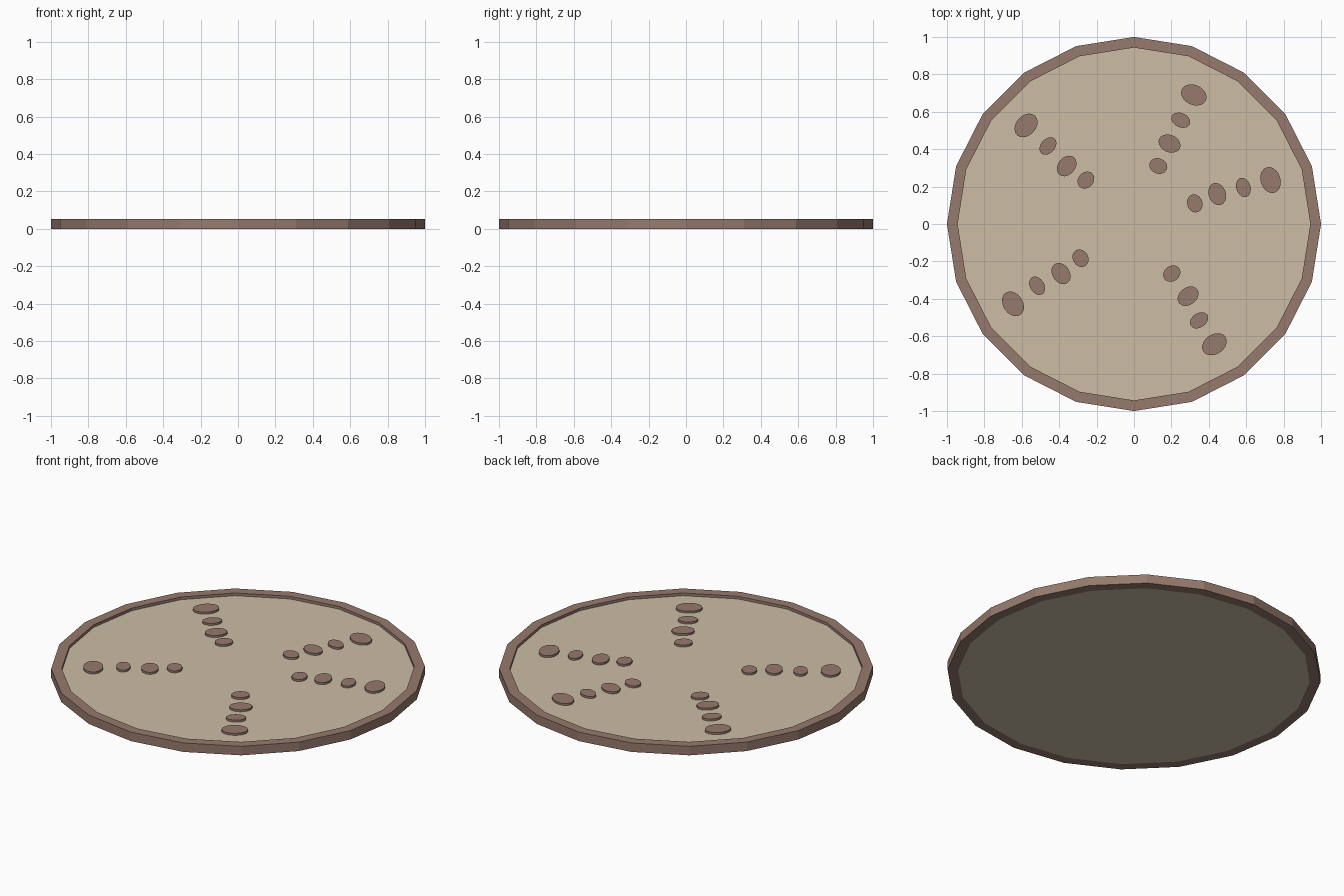
import bpy, bmesh, math

if "Cube" in bpy.data.objects:
    bpy.data.objects.remove(bpy.data.objects["Cube"])

SIDES = 20


def material(name, srgb):
    m = bpy.data.materials.new(name)
    lin = [((c / 255 + 0.055) / 1.055) ** 2.4 for c in srgb]
    m.diffuse_color = (*lin, 1)
    m.use_nodes = True
    m.node_tree.nodes["Principled BSDF"].inputs["Base Color"].default_value = m.diffuse_color
    return m


def add_object(name, bm, mat):
    bmesh.ops.recalc_face_normals(bm, faces=bm.faces)
    me = bpy.data.meshes.new(name)
    bm.to_mesh(me)
    bm.free()
    me.materials.append(mat)
    ob = bpy.data.objects.new(name, me)
    bpy.context.collection.objects.link(ob)
    return ob


def prism(name, mat, z0, z1, rx, ry, sides, loc=(0, 0), rot=0.0):
    # closed elliptical prism, turned by rot about z
    bm = bmesh.new()
    pts = []
    for i in range(sides):
        a = 2 * math.pi * i / sides
        x, y = rx * math.cos(a), ry * math.sin(a)
        pts.append((loc[0] + x * math.cos(rot) - y * math.sin(rot),
                    loc[1] + x * math.sin(rot) + y * math.cos(rot)))
    low = [bm.verts.new((x, y, z0)) for x, y in pts]
    top = [bm.verts.new((x, y, z1)) for x, y in pts]
    bm.faces.new(low)
    bm.faces.new(top)
    for i in range(sides):
        j = (i + 1) % sides
        bm.faces.new((low[i], low[j], top[j], top[i]))
    return add_object(name, bm, mat)


brown = material("warm brown", (150, 122, 109))
tan = material("pale tan", (204, 190, 166))

# Rim: rectangular section swept round 20 sides
section = [(1.0, 0.0), (1.0, 0.053), (0.943, 0.053), (0.943, 0.0)]
bm = bmesh.new()
rings = []
for i in range(SIDES):
    a = 2 * math.pi * i / SIDES
    rings.append([bm.verts.new((r * math.cos(a), r * math.sin(a), z)) for r, z in section])
for i in range(SIDES):
    p, q = rings[i], rings[(i + 1) % SIDES]
    for k in range(4):
        n = (k + 1) % 4
        bm.faces.new((p[k], q[k], q[n], p[n]))
add_object("rim", bm, brown)

# Plate inside the rim, its top sunk a little
prism("plate", tan, 0.0, 0.037, 0.943, 0.943, SIDES)

# Five arms of four raised oval spots, from the inside outwards
arms = {
    "right": [(0.325, 0.11), (0.445, 0.16), (0.585, 0.195), (0.73, 0.235)],
    "back": [(0.13, 0.31), (0.19, 0.43), (0.25, 0.555), (0.32, 0.69)],
    "back_left": [(-0.257, 0.235), (-0.36, 0.31), (-0.46, 0.417), (-0.577, 0.527)],
    "front_left": [(-0.286, -0.183), (-0.39, -0.265), (-0.518, -0.33), (-0.647, -0.427)],
    "front_right": [(0.202, -0.265), (0.289, -0.386), (0.348, -0.515), (0.43, -0.643)],
}
radii = [(0.041, 0.049), (0.046, 0.061), (0.038, 0.053), (0.053, 0.071)]
for arm, spots in arms.items():
    for n, ((x, y), (rx, ry)) in enumerate(zip(spots, radii), 1):
        prism(f"spot_{arm}_{n}", brown, 0.03, 0.049, rx, ry, 20, (x, y), math.atan2(y, x))
